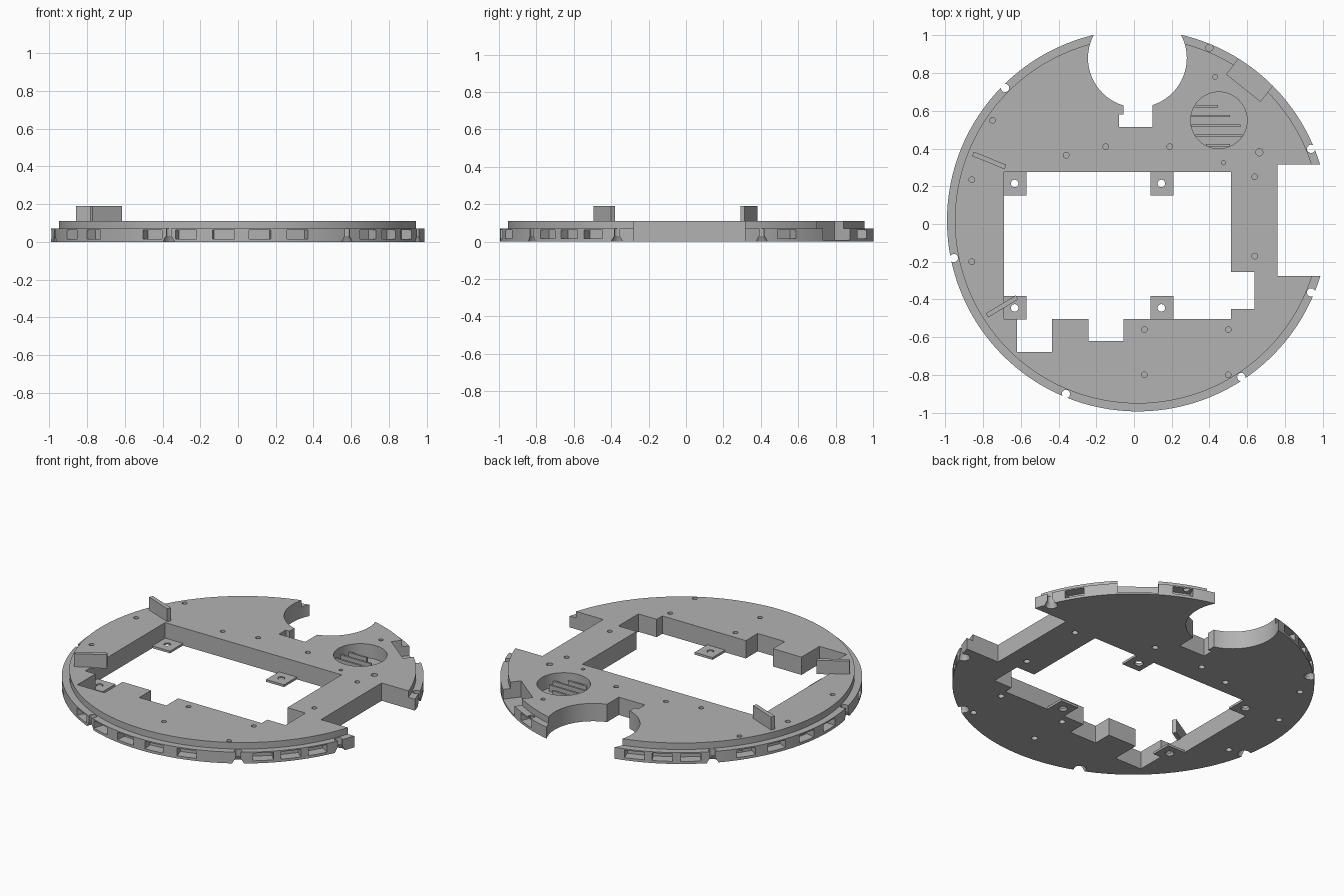
import bpy
import bmesh
from math import radians, cos, sin, pi
from mathutils import Vector, Matrix

cube = bpy.data.objects.get("Cube")
if cube:
    bpy.data.objects.remove(cube, do_unlink=True)

grey = bpy.data.materials.new("plain grey")
grey.use_nodes = True
colour = (0.45, 0.45, 0.45, 1)
grey.diffuse_color = colour
grey.node_tree.nodes["Principled BSDF"].inputs["Base Color"].default_value = colour

CX, CY, RIM, DECK = 0.02, 0.018, 1.012, 0.97
STEP, TOP = 0.07, 0.11


def finish(name, bm):
    bmesh.ops.recalc_face_normals(bm, faces=bm.faces)
    mesh = bpy.data.meshes.new(name)
    bm.to_mesh(mesh)
    bm.free()
    mesh.materials.append(grey)
    obj = bpy.data.objects.new(name, mesh)
    bpy.context.collection.objects.link(obj)
    return obj


def lathe(name, x, y, profile, sides=24):
    """Closed solid of revolution from (radius, z) pairs."""
    bm = bmesh.new()
    rings = [[bm.verts.new((x + r * cos(2 * pi * i / sides), y + r * sin(2 * pi * i / sides), z))
              for i in range(sides)] for r, z in profile]
    for a, b in zip(rings, rings[1:]):
        for i in range(sides):
            j = (i + 1) % sides
            bm.faces.new((a[i], a[j], b[j], b[i]))
    bm.faces.new(rings[0][::-1])
    bm.faces.new(rings[-1])
    return finish(name, bm)


def prism(name, points, z0, z1):
    bm = bmesh.new()
    face = bm.faces.new([bm.verts.new((x, y, z0)) for x, y in points])
    up = bmesh.ops.extrude_face_region(bm, geom=[face])["geom"]
    bmesh.ops.translate(bm, vec=(0, 0, z1 - z0), verts=[v for v in up if isinstance(v, bmesh.types.BMVert)])
    return finish(name, bm)


def box(name, x, y, length, width, z0, z1, angle=0):
    turn = Matrix.Rotation(radians(angle), 2)
    l, w = length / 2, width / 2
    corners = [turn @ Vector(p) + Vector((x, y)) for p in ((-l, -w), (l, -w), (l, w), (-l, w))]
    return prism(name, corners, z0, z1)


def polar(radius, angle):
    return CX + radius * cos(radians(angle)), CY + radius * sin(radians(angle))


def carve(target, cutters):
    """Subtract each cutter group in turn, then drop the cutters."""
    group = bpy.data.collections.new("cutters")
    for c in cutters:
        group.objects.link(c)
    mod = target.modifiers.new("carve", "BOOLEAN")
    mod.operation, mod.solver = "DIFFERENCE", "EXACT"
    mod.operand_type, mod.collection = "COLLECTION", group
    mod.use_self = True
    bpy.context.view_layer.objects.active = target
    bpy.ops.object.modifier_apply(modifier=mod.name)
    for c in cutters:
        bpy.data.objects.remove(c, do_unlink=True)
    bpy.data.collections.remove(group)


# Stepped round body
body = lathe("round_chassis", CX, CY,
             [(RIM, 0), (RIM, STEP), (DECK, STEP), (DECK, TOP)], 128)

# Large openings through the body
opening = [(-.69, .275), (.515, .275), (.515, -.255), (.64, -.255), (.64, -.45), (.515, -.45),
           (.515, -.505), (-.055, -.505), (-.055, -.62), (-.24, -.62), (-.24, -.505),
           (-.435, -.505), (-.435, -.68), (-.62, -.68), (-.62, -.505), (-.69, -.505)]
back_slot = [(-.055, .75), (-.055, .58), (-.08, .58), (-.08, .515), (.098, .515), (.098, .75)]
carve(body, [
    prism("centre_cut", opening, -1, 1),
    prism("side_cut", [(.76, -.277), (1.2, -.277), (1.2, .315), (.76, .315)], -1, 1),
])
carve(body, [lathe("back_cut", .018, .88, [(.262, -1), (.262, 1)], 64)])
carve(body, [prism("back_slot_cut", back_slot, -1, 1)])

# Sensor windows around the rim and an open bay at the rear corner
windows = [31, 66, 110, 119, 128, 146, 157, 169, 180, 207, 219, 242,
           253, 264.5, 275.5, 287, 311.5, 320.5, 329.5]
cuts = [box("window_cut", *polar(1.0, a), .1, .115, .016, .062, a) for a in windows]
cuts.append(box("bay_cut", *polar(.97, 51.5), .14, .23, .01, 1, 51.5))
carve(body, cuts)

# Screw notches in the rim, flared underneath
carve(body, [lathe("notch_cut", *polar(.995, a), [(.04, -.01), (.035, .005), (.022, .03), (.022, .2)])
             for a in (22.5, 135, 191.5, 247.5, 303.5, 337.5)])

# Blind screw holes from above and below, and the round vent recess
holes = [(-.75, .55), (-.86, .235), (-.86, -.2), (-.36, .365), (-.15, .41), (.19, .41),
         (.64, .25), (.64, -.17), (.5, -.56), (.055, -.56), (.055, -.8), (.5, -.8)]
cuts = []
for x, y in holes:
    cuts.append(lathe("hole_cut", x, y, [(.015, .05), (.015, .2)], 16))
    cuts.append(lathe("hole_cut", x, y, [(.018, -.1), (.018, .025)], 16))
for x, y, r in ((.475, .325, .011), (.665, .38, .019), (.4, .935, .019), (.43, .78, .013)):
    cuts.append(lathe("hole_cut", x, y, [(r, .05), (r, .2)], 16))
cuts.append(lathe("vent_cut", .45, .55, [(.15, .025), (.15, .2)], 48))
carve(body, cuts)

bpy.ops.object.select_all(action="DESELECT")
body.select_set(True)
bpy.context.view_layer.objects.active = body
bpy.ops.object.shade_smooth_by_angle(angle=radians(20))

# Slats on the vent floor
for i, end in enumerate((.445, .51, .565, .575, .51)):
    y = .625 - .052 * i
    start = .45 - (.149 ** 2 - (y - .55) ** 2) ** .5
    box("vent_slat", (start + end) / 2, y, end - start, .012, .024, .065)

# Thin mounting tabs in the corners of the opening
for x in (-.63, .148):
    for y, hole_y in ((.2125, .215), (-.445, -.445)):
        tab = box("mounting_tab", x, y, .122, .125, 0, .014)
        carve(tab, [lathe("tab_cut", x - .003, hole_y, [(.032, -.01), (.02, .01), (.02, .1)])])

# Upright blades on the deck
box("rear_blade", -.768, .337, .185, .025, TOP - .005, .19, -22)
box("front_blade", -.7, -.437, .185, .025, TOP - .005, .19, 31)
